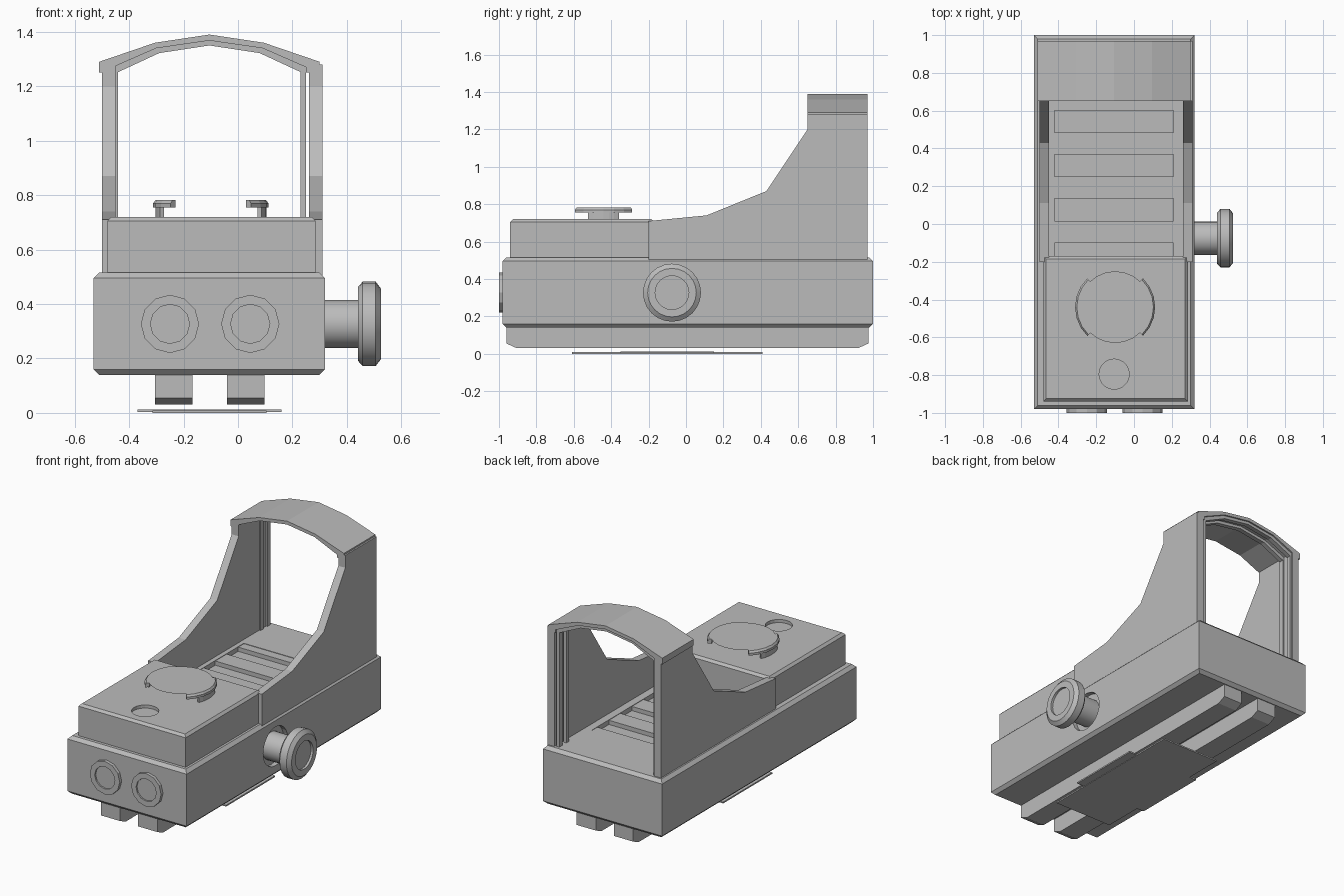
import bpy, bmesh, math
from mathutils import Matrix, Vector

if "Cube" in bpy.data.objects:
    bpy.data.objects.remove(bpy.data.objects["Cube"])

CX = -0.105  # body centre line
grey = bpy.data.materials.new("grey")
grey.diffuse_color = (0.5, 0.5, 0.5, 1)
grey.use_nodes = True
grey.node_tree.nodes["Principled BSDF"].inputs["Base Color"].default_value = grey.diffuse_color


def finish(name, bm, smooth=False):
    bmesh.ops.recalc_face_normals(bm, faces=bm.faces)
    me = bpy.data.meshes.new(name)
    bm.to_mesh(me)
    bm.free()
    me.materials.append(grey)
    ob = bpy.data.objects.new(name, me)
    bpy.context.collection.objects.link(ob)
    if smooth:
        bpy.context.view_layer.objects.active = ob
        ob.select_set(True)
        bpy.ops.object.shade_smooth_by_angle(angle=math.radians(35))
        ob.select_set(False)
    return ob


def loft(name, rings):
    """Closed solid through rings with equal point counts."""
    bm = bmesh.new()
    vs = [[bm.verts.new(p) for p in r] for r in rings]
    n = len(vs[0])
    for a, b in zip(vs, vs[1:]):
        for i in range(n):
            bm.faces.new((a[i], a[(i + 1) % n], b[(i + 1) % n], b[i]))
    bm.faces.new(vs[0])
    bm.faces.new(vs[-1])
    return finish(name, bm)


def block(name, x0, x1, y0, y1, levels):
    """Box with (z, inset) levels for chamfered top and bottom edges."""
    return loft(name, [[(x0 + d, y0 + d, z), (x1 - d, y0 + d, z),
                        (x1 - d, y1 - d, z), (x0 + d, y1 - d, z)] for z, d in levels])


def side_prism(name, yz, x0, x1):
    return loft(name, [[(x, y, z) for y, z in yz] for x in (x0, x1)])


def front_prism(name, xz, y0, y1):
    return loft(name, [[(x, y, z) for x, z in xz] for y in (y0, y1)])


def lathe(name, profile, centre, axis, n, smooth=False):
    """Revolve (distance, radius) pairs about an axis direction."""
    bm = bmesh.new()
    rot = Vector((0, 0, 1)).rotation_difference(Vector(axis)).to_matrix().to_4x4()
    m = Matrix.Translation(centre) @ rot
    rings = [[bm.verts.new(m @ Vector((r * math.cos(2 * math.pi * i / n),
                                       r * math.sin(2 * math.pi * i / n), h)))
              for i in range(n)] for h, r in profile]
    for a, b in zip(rings, rings[1:]):
        for i in range(n):
            bm.faces.new((a[i], a[(i + 1) % n], b[(i + 1) % n], b[i]))
    bm.faces.new(rings[0])
    bm.faces.new(rings[-1])
    return finish(name, bm, smooth)


def cut(ob, cutter):
    mod = ob.modifiers.new("cut", "BOOLEAN")
    mod.operation = "DIFFERENCE"
    mod.solver = "EXACT"
    mod.object = cutter
    cutter.hide_render = True
    cutter.hide_set(True)


# Main body with chamfered rims and a round socket for the side knob
base = block("base", -0.53, 0.32, -0.98, 1.0,
             [(0.14, 0.02), (0.16, 0), (0.495, 0), (0.515, 0.02)])
cut(base, lathe("knob_socket_cutter", [(-0.03, 0.125), (0.1, 0.125)],
                (0.32, -0.075, 0.33), (1, 0, 0), 24))

# Slatted floor between the walls
bar_y = [-0.10 + 0.234 * i for i in range(4)]
cut(base, block("floor_cutter", CX - 0.315, CX + 0.315, -0.17, 0.66, [(0.485, 0), (0.6, 0)]))
for y in bar_y:
    block("floor_slat", CX - 0.315, CX + 0.315, y - 0.0, min(y + 0.117, 0.66),
          [(0.48, 0), (0.512, 0)])

# Raised front housing with a small round recess
housing = block("front_housing", -0.48, 0.285, -0.94, -0.17,
                [(0.51, 0), (0.705, 0), (0.72, 0.015)])
cut(housing, lathe("recess_cutter", [(-0.02, 0.08), (0.1, 0.08)],
                   (CX, -0.795, 0.72), (0, 0, 1), 20))

# Swept side walls
wall = [(-0.2, 0.505), (-0.2, 0.71), (0.11, 0.74), (0.43, 0.87),
        (0.65, 1.2), (0.65, 1.28), (0.97, 1.28), (0.97, 0.505)]
for name, x in (("left_wall", -0.5), ("right_wall", 0.26)):
    side_prism(name, wall, x, x + 0.05)

# Faceted arch joining the walls
outer = [(-0.405, 1.29), (-0.2, 1.36), (0, 1.39), (0.2, 1.36), (0.405, 1.29)]
inner = [(0.355, 1.27), (0.195, 1.34), (0, 1.368), (-0.195, 1.34), (-0.355, 1.27)]
arch = [(CX + x, z) for x, z in
        [(-0.405, 1.25)] + outer + [(0.405, 1.25), (0.355, 1.25)] + inner + [(-0.355, 1.25)]]
front_prism("arch", arch, 0.65, 0.97)

# Window frame ridges following the inside of the opening
path = [(0.355, 0.512)] + inner + [(-0.355, 0.512)]
ridge = [(CX + x, z) for x, z in path] + \
        [(CX + x * 0.945, z - (0.018 if z > 1 else 0)) for x, z in reversed(path)]
for y in (0.86, 0.93):
    front_prism("window_ridge", ridge, y, y + 0.03)

# Mounting rails under the body
rail = [(-0.96, 0.145), (-0.96, 0.055), (-0.905, 0.03),
        (0.92, 0.03), (0.975, 0.055), (0.975, 0.145)]
for x in (-0.305, -0.04):
    side_prism("rail", rail, x, x + 0.137)

# Thin bottom plate with side wings
block("bottom_plate", -0.315, 0.105, -0.61, 0.41, [(0.0, 0), (0.009, 0)])
block("bottom_plate_wings", -0.37, 0.16, -0.35, 0.15, [(0.003, 0), (0.012, 0)])

# Front buttons with sunken centres
for x in (-0.25, 0.045):
    lathe("front_button", [(-0.01, 0.107), (0.02, 0.107), (0.02, 0.072), (0.01, 0.072)],
          (x, -0.98, 0.327), (0, -1, 0), 12)

# Side adjustment knob
lathe("side_knob", [(-0.03, 0.088), (0.12, 0.088), (0.12, 0.135), (0.138, 0.155),
                    (0.186, 0.155), (0.205, 0.13), (0.205, 0.09), (0.19, 0.09)],
      (0.32, -0.075, 0.327), (1, 0, 0), 24, True)

# Top dial cap
bm = bmesh.new()
bmesh.ops.create_circle(bm, cap_ends=True, segments=24, radius=0.19,
                        matrix=Matrix.Translation((CX + 0.005, -0.44, 0.783)))
finish("dial_cap", bm)

# Clips gripping the dial on both sides
def arc_clip(name, section, side, half):
    rings = []
    for i in range(7):
        a = math.radians(-half + 2 * half * i / 6)
        rings.append([(CX + 0.005 + side * r * math.cos(a), -0.44 + r * math.sin(a), z)
                      for r, z in section])
    loft(name, rings)

for side in (-1, 1):
    arc_clip("dial_clip_neck", [(0.188, 0.715), (0.204, 0.715), (0.204, 0.76), (0.188, 0.76)],
             side, 24)
    arc_clip("dial_clip_lip", [(0.186, 0.755), (0.212, 0.755), (0.212, 0.77),
                               (0.203, 0.782), (0.186, 0.782)], side, 46)
